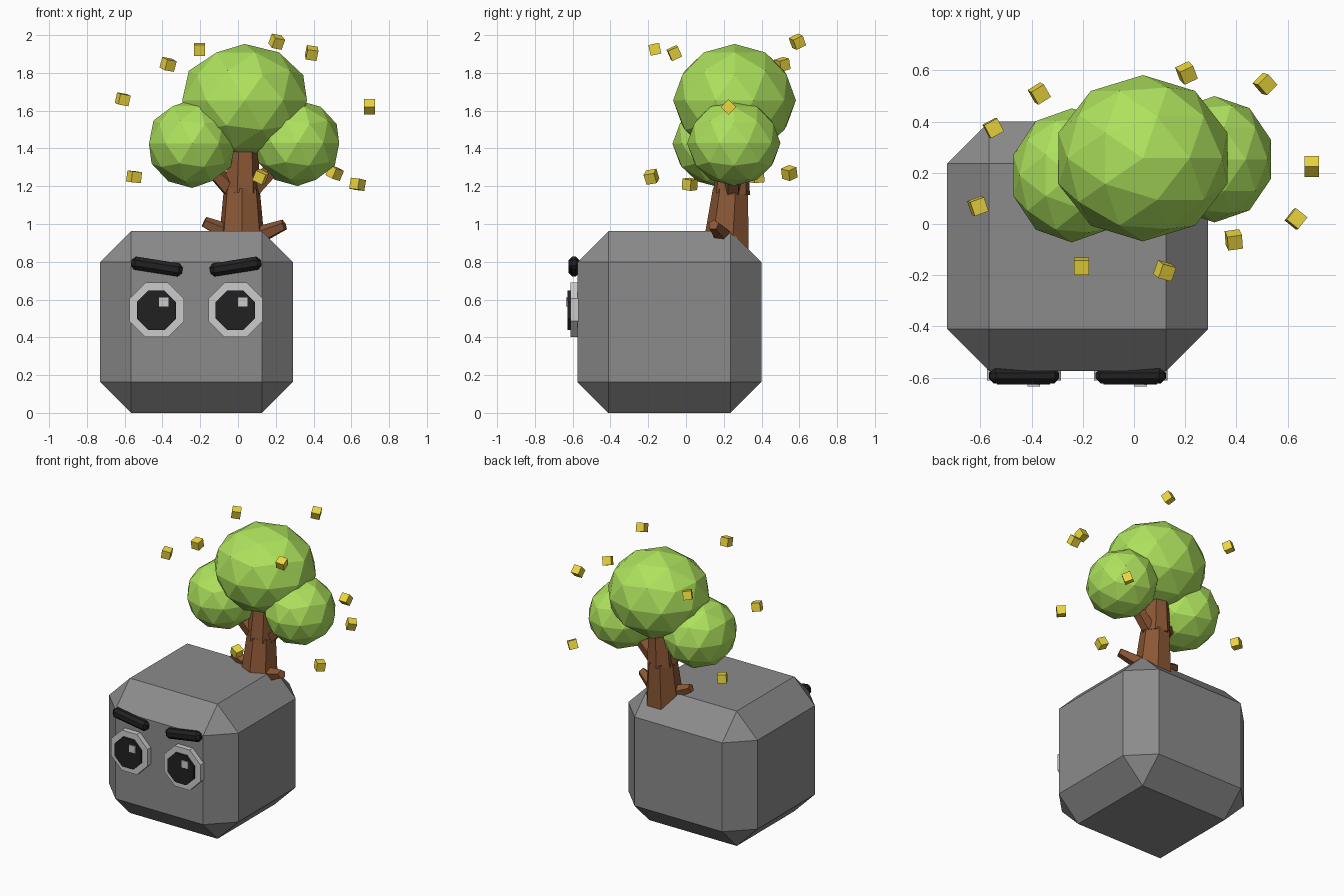
import bpy
from math import radians, pi
from mathutils import Vector

if "Cube" in bpy.data.objects:
    bpy.data.objects.remove(bpy.data.objects["Cube"])


def material(name, rgb):
    m = bpy.data.materials.new(name)
    m.diffuse_color = (*rgb, 1)
    m.use_nodes = True
    m.node_tree.nodes["Principled BSDF"].inputs["Base Color"].default_value = m.diffuse_color
    return m


STONE = material("stone", (0.26, 0.26, 0.26))
BLACK = material("black", (0.015, 0.015, 0.015))
WOOD = material("bark", (0.26, 0.095, 0.035))
LEAF = material("leaf", (0.42, 0.76, 0.11))
GOLD = material("gold", (0.85, 0.68, 0.05))


def finish(name, mat=None):
    ob = bpy.context.object
    ob.name = name
    if mat:
        ob.data.materials.append(mat)
    return ob


def box(name, loc, size, mat=None, rot=(0, 0, 0), bevel=0):
    bpy.ops.mesh.primitive_cube_add(size=1, location=loc,
                                    rotation=[radians(a) for a in rot])
    ob = finish(name, mat)
    ob.scale = size
    bpy.ops.object.transform_apply(location=False, rotation=False, scale=True)
    if bevel:
        mod = ob.modifiers.new("bevel", 'BEVEL')
        mod.width = bevel
        mod.segments = 1
    return ob


def octagon(name, x, z, y0, y1, apothem, mat=None):
    bpy.ops.mesh.primitive_cylinder_add(
        vertices=8, radius=apothem / 0.924, depth=y1 - y0,
        location=(x, (y0 + y1) / 2, z), rotation=(pi / 2, 0, 0))
    ob = finish(name, mat)
    ob.rotation_euler = (pi / 2, pi / 8, 0)
    return ob


def limb(name, a, b, r1, r2, sides=6):
    a, b = Vector(a), Vector(b)
    d = b - a
    bpy.ops.mesh.primitive_cone_add(
        vertices=sides, radius1=r1, radius2=r2, depth=d.length,
        location=(a + b) / 2, rotation=d.to_track_quat('Z', 'Y').to_euler())
    return finish(name, WOOD)


# Chamfered stone block
box("stone_body", (-0.22, -0.0875, 0.481), (1.02, 0.975, 0.962), STONE, bevel=0.164)

# Eyes and brows, tilted toward each other
for side, x, tilt in (("left", -0.43, 9), ("right", -0.013, -9)):
    octagon(side + "_eye_white", x, 0.545, -0.612, -0.56, 0.144)
    octagon(side + "_pupil", x - 0.002, 0.543, -0.628, -0.60, 0.104, BLACK)
    box(side + "_eye_glint", (x + 0.038, -0.622, 0.587), (0.05, 0.026, 0.05))
    box(side + "_brow", (x, -0.593, 0.775), (0.274, 0.06, 0.07), BLACK,
        (0, tilt, 0), 0.02)

# Trunk, branches and roots
limb("trunk_lower", (0.02, 0.215, 0.85), (0.02, 0.24, 1.18), 0.13, 0.098, 7)
limb("trunk_upper", (0.02, 0.24, 1.16), (0.025, 0.26, 1.5), 0.1, 0.075, 7)
limb("left_branch", (0.0, 0.235, 1.14), (-0.2, 0.2, 1.36), 0.05, 0.04, 5)
limb("right_branch", (0.04, 0.245, 1.14), (0.25, 0.255, 1.36), 0.05, 0.04, 5)
limb("left_root", (0.0, 0.22, 0.93), (-0.18, 0.2, 1.01), 0.055, 0.03, 5)
limb("right_root", (0.04, 0.22, 0.91), (0.245, 0.145, 0.995), 0.06, 0.03, 5)

# Faceted leaf clumps
for name, loc, size in (
        ("crown_leaves", (0.035, 0.257, 1.655), (0.347, 0.325, 0.298)),
        ("left_leaves", (-0.243, 0.19, 1.425), (0.24, 0.262, 0.234)),
        ("right_leaves", (0.315, 0.253, 1.428), (0.232, 0.247, 0.227))):
    bpy.ops.mesh.primitive_ico_sphere_add(subdivisions=2, radius=1, location=loc)
    finish(name, LEAF).scale = size

# Floating cubes around the tree: position, then tilt in degrees
cubes = (
    ((-0.61, 0.07, 1.66), (8, 10, 20)),
    ((-0.37, 0.51, 1.845), (15, 8, 32)),
    ((-0.205, -0.165, 1.925), (12, 0, 0)),
    ((0.205, 0.59, 1.965), (25, 10, 25)),
    ((0.39, -0.062, 1.905), (25, 8, 8)),
    ((0.695, 0.225, 1.62), (45, 0, 0)),
    ((0.633, 0.02, 1.21), (5, 8, 52)),
    ((0.512, 0.547, 1.27), (20, 12, 45)),
    ((0.12, -0.183, 1.25), (10, 25, -15)),
    ((-0.55, 0.375, 1.25), (5, 5, 28)),
)
for i, (loc, rot) in enumerate(cubes):
    box(f"floating_cube_{i + 1}", loc, (0.058,) * 3, GOLD, rot)
